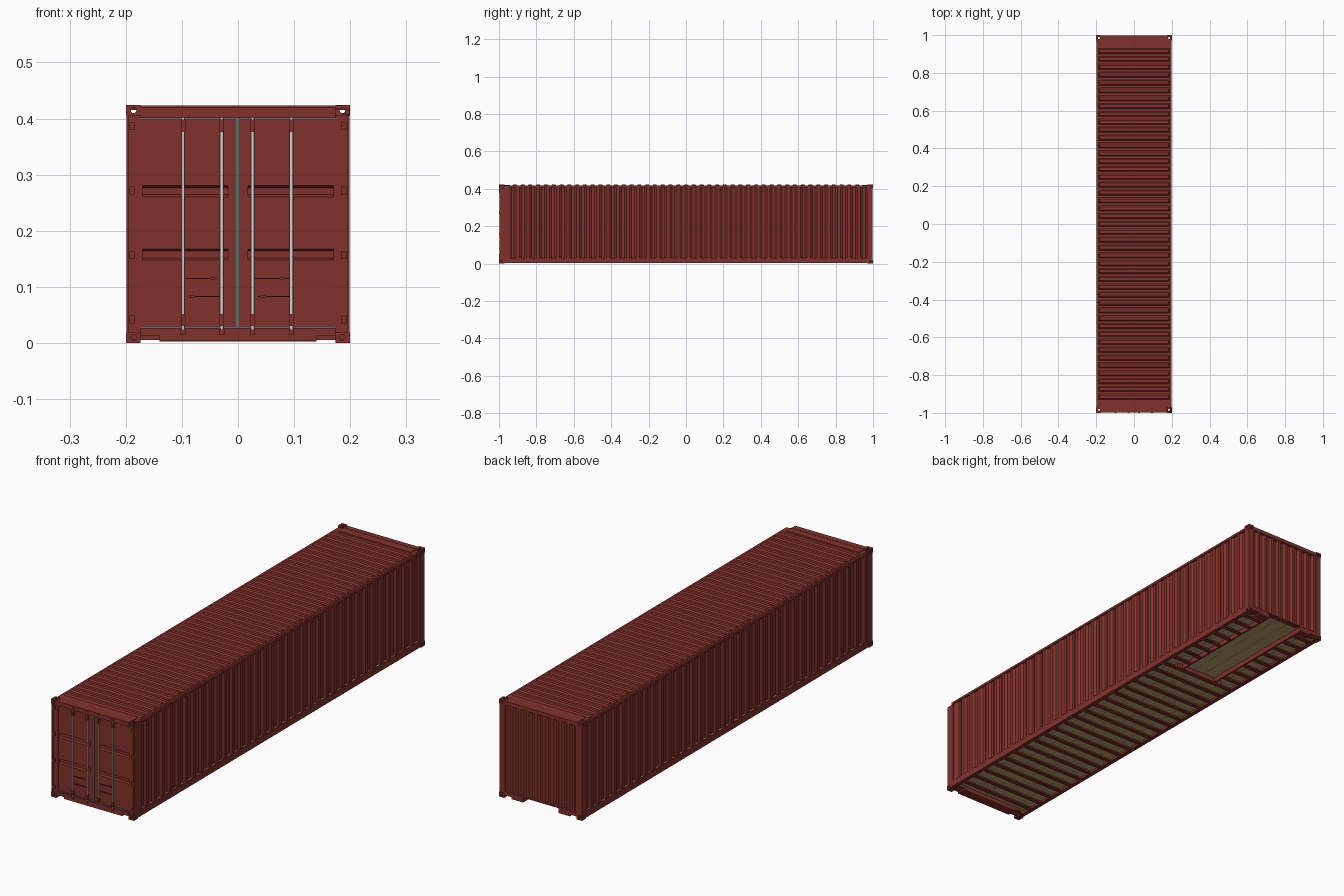
import bpy, bmesh, math
from mathutils import Matrix

if "Cube" in bpy.data.objects:
    bpy.data.objects.remove(bpy.data.objects["Cube"])


def material(name, rgb):
    m = bpy.data.materials.new(name)
    m.diffuse_color = (*rgb, 1)
    m.use_nodes = True
    m.node_tree.nodes["Principled BSDF"].inputs["Base Color"].default_value = m.diffuse_color
    return m


RED = material("oxide_red", (0.222, 0.031, 0.024))
STEEL = material("galvanised_steel", (0.68, 0.70, 0.68))
RUBBER = material("gasket_grey", (0.12, 0.15, 0.18))
WOOD = material("floor_wood", (0.52, 0.37, 0.15))
S = (-1, 1)


def finish(name, bm, mat):
    bmesh.ops.recalc_face_normals(bm, faces=bm.faces[:])
    me = bpy.data.meshes.new(name)
    bm.to_mesh(me)
    bm.free()
    me.materials.append(mat)
    ob = bpy.data.objects.new(name, me)
    bpy.context.collection.objects.link(ob)
    return ob


def frustum(bm, lo, hi):
    """Solid between two rectangles (x0, x1, y0, y1, z)."""
    vs = [bm.verts.new((r[i], r[j], r[4])) for r in (lo, hi)
          for i, j in ((0, 2), (1, 2), (1, 3), (0, 3))]
    for f in ((3, 2, 1, 0), (4, 5, 6, 7), (0, 1, 5, 4), (1, 2, 6, 5), (2, 3, 7, 6), (3, 0, 4, 7)):
        bm.faces.new([vs[i] for i in f])


def boxes(name, items, mat=RED, mirror=False):
    """Boxes as (x0, x1, y0, y1, z0, z1), optionally repeated at -x."""
    bm = bmesh.new()
    for x0, x1, y0, y1, z0, z1 in items:
        if mirror and x0 == 0:
            frustum(bm, (-x1, x1, y0, y1, z0), (-x1, x1, y0, y1, z1))
            continue
        for a, b in ((x0, x1), (-x1, -x0)) if mirror else ((x0, x1),):
            frustum(bm, (a, b, y0, y1, z0), (a, b, y0, y1, z1))
    return finish(name, bm, mat)


def sheet(name, profile, place, a, b, thick=0.002):
    """Bent sheet: 2D profile swept from a to b, positioned by place(u, v, t)."""
    bm = bmesh.new()
    rows = [[bm.verts.new(place(u, v, t)) for u, v in profile] for t in (a, b)]
    for i in range(len(profile) - 1):
        bm.faces.new((rows[0][i], rows[0][i + 1], rows[1][i + 1], rows[1][i]))
    ob = finish(name, bm, RED)
    m = ob.modifiers.new("thickness", 'SOLIDIFY')
    m.thickness, m.offset = thick, 0
    return ob


def rods(name, items, mat, seg=16):
    """Cylinders as (centre, radius, length, axis)."""
    bm = bmesh.new()
    turn = {'X': Matrix.Rotation(math.pi / 2, 4, 'Y'), 'Y': Matrix.Rotation(math.pi / 2, 4, 'X'),
            'Z': Matrix.Identity(4)}
    for c, r, length, axis in items:
        bmesh.ops.create_cone(bm, cap_ends=True, segments=seg, radius1=r, radius2=r,
                              depth=length, matrix=Matrix.Translation(c) @ turn[axis])
    for f in bm.faces:
        f.smooth = len(f.verts) == 4
    return finish(name, bm, mat)


def waves(start, end, count, outer, inner):
    """Trapezoid corrugation profile."""
    p = (end - start) / count
    pts = []
    for i in range(count):
        u = start + i * p
        pts += [(u, outer), (u + p * .3, outer), (u + p * .5, inner), (u + p * .8, inner)]
    return pts + [(end, outer)]


# corner castings with bored holes on each axis
cast = boxes("corner_castings", [(0.174, 0.2, *y, *z) for y in ((-1, -0.971), (0.971, 1))
                                 for z in ((0, 0.019), (0.405, 0.424))], RED, True)
bores = {
    'X': [((0, y, z), 0.005, 0.6, 'X') for y in (-.985, .985) for z in (.0095, .4145)],
    'Y': [((x, 0, z), 0.005, 2.4, 'Y') for x in (-.186, .186) for z in (.0095, .4145)],
    'Z': [((x, y, 0.2), 0.006, 0.6, 'Z') for x in (-.186, .186) for y in (-.985, .985)]}
for axis, items in bores.items():
    cutter = rods("bore_cutter_" + axis.lower(), items, RED, 12)
    cutter.hide_render = True
    cutter.hide_set(True)
    m = cast.modifiers.new("bore", 'BOOLEAN')
    m.operation, m.object, m.solver = 'DIFFERENCE', cutter, 'EXACT'

# corner posts as folded angles
boxes("corner_posts", [
    (0.174, 0.199, -0.992, -0.989, 0.019, 0.405), (0.194, 0.199, -0.998, -0.960, 0.019, 0.405),
    (0.172, 0.177, -0.990, -0.96, 0.019, 0.405),
    (0.172, 0.199, 0.993, 0.998, 0.019, 0.405), (0.194, 0.199, 0.968, 0.998, 0.019, 0.405)], RED, True)

# side rails
boxes("top_side_rails", [(0.1905, 0.199, -0.971, 0.971, 0.407, 0.4165)], RED, True)
boxes("bottom_side_rails", [(0.1945, 0.199, -0.971, 0.971, 0.003, 0.031),
                            (0.182, 0.1945, -0.971, 0.971, 0.003, 0.006)], RED, True)

# corrugated side walls and back wall
for s, side in zip(S, ("left", "right")):
    sheet(side + "_wall", waves(-0.961, 0.97, 36, 0.1955, 0.188),
          lambda u, v, t, s=s: (s * v, u, t), 0.029, 0.409)
sheet("back_wall", waves(-0.174, 0.174, 9, 0.994, 0.984), lambda u, v, t: (u, v, t), 0.026, 0.406)

# roof sheet, end plates and cross ridges
boxes("roof_sheet", [(-0.192, 0.192, -0.972, 0.972, 0.4155, 0.4175)])
boxes("roof_end_plates", [(-0.174, 0.174, *y, 0.417, 0.4195) for y in ((-0.972, -0.94), (0.94, 0.975))])
bm = bmesh.new()
for i in range(45):
    y = -0.915 + i * 1.83 / 44
    frustum(bm, (-0.189, 0.189, y - 0.015, y + 0.015, 0.417), (-0.183, 0.183, y - 0.008, y + 0.008, 0.423))
finish("roof_ridges", bm, RED)

# end frames: headers and sills (back sill is open at the tunnel)
boxes("headers", [(-0.174, 0.174, -0.998, -0.972, 0.401, 0.4205), (-0.174, 0.174, 0.975, 0.998, 0.404, 0.4205)])
boxes("front_sill", [(-0.174, 0.174, -0.997, -0.955, 0.012, 0.027), (-0.14, 0.14, -0.997, -0.955, 0.004, 0.012)])
boxes("back_sill", [(0.085, 0.174, 0.965, 0.998, 0.011, 0.028), (0.085, 0.14, 0.965, 0.998, 0.003, 0.011),
                    (0, 0.085, 0.975, 0.998, 0.024, 0.028)], RED, True)

# door leaves with two sunken bands each
zs = [(-0.988, 0.029)]
for z in (0.147, 0.260):
    zs += [(-0.988, z), (-0.980, z + 0.004), (-0.980, z + 0.017), (-0.988, z + 0.021)]
zs.append((-0.988, 0.400))
for s, side in zip(S, ("left", "right")):
    sheet(side + "_door_panel", zs, lambda u, v, t, s=s: (s * t, u, v), 0.018, 0.172)
boxes("door_stiles", [(0.001, 0.018, -0.989, -0.978, 0.029, 0.400), (0.170, 0.174, -0.989, -0.978, 0.029, 0.400)],
      RED, True)

# rubber door seals
boxes("door_gaskets", [(-0.173, 0.173, -0.992, -0.986, 0.397, 0.402), (-0.173, 0.173, -0.992, -0.986, 0.026, 0.030),
                       (-0.004, 0.002, -0.991, -0.984, 0.030, 0.397)], RUBBER)

# lock rods with end keepers, guides and handles
XS = (-0.098, -0.029, 0.026, 0.095)
rods("lock_rods", [((x, -0.995, 0.2145), 0.003, 0.395, 'Z') for x in XS], STEEL)
keep = []
for x in XS:
    for z0, z1, z2, z3 in ((0.030, 0.052, 0.014, 0.024), (0.376, 0.398, 0.404, 0.415)):
        keep += [(x - .004, x + .004, -0.9995, -0.987, z0, z1), (x - .0045, x + .0045, -0.9997, -0.99, z2, z3)]
boxes("rod_keepers", keep)
boxes("door_handles", [(x0, x1, -0.9985, -0.9955, z - .001, z + .001) for x0, x1, z in (
    (-.094, -.038, .115), (-.088, -.033, .083), (.030, .091, .115), (.036, .091, .083))])
boxes("handle_catches", [(x - .005, x + .005, -0.9975, -0.987, z - .002, z + .002) for x, z in (
    (-.045, .115), (-.082, .083), (.080, .115), (.045, .083))])

# hinges
boxes("hinges", [(0.184, 0.1935, -0.9985, -0.988, z - .007, z + .007) for z in (.042, .157, .272, .387)], RED, True)

# plank floor, its edge showing as a ledge behind the inward wall corrugations
boxes("floor_planks", [(-0.1935 + i * .0554, -0.1389 + i * .0554, -0.957, 0.975, 0.024, 0.0305)
                       for i in range(7)], WOOD)

# channel cross members, stopping short beside the tunnel
members = []
for i in range(29):
    y = -0.915 + i * 0.0660
    x0 = 0.0 if y < 0.41 else 0.092
    members += [(x0, 0.194, y, y + .003, 0.006, 0.024), (x0, 0.194, y, y + .018, 0.0055, 0.008)]
boxes("cross_members", members, RED, True)

# gooseneck tunnel side beams and end beam
boxes("tunnel_beams", [(0.085, 0.092, 0.43, 0.975, 0.003, 0.0245), (0, 0.12, 0.415, 0.43, 0.003, 0.0245)], RED, True)
